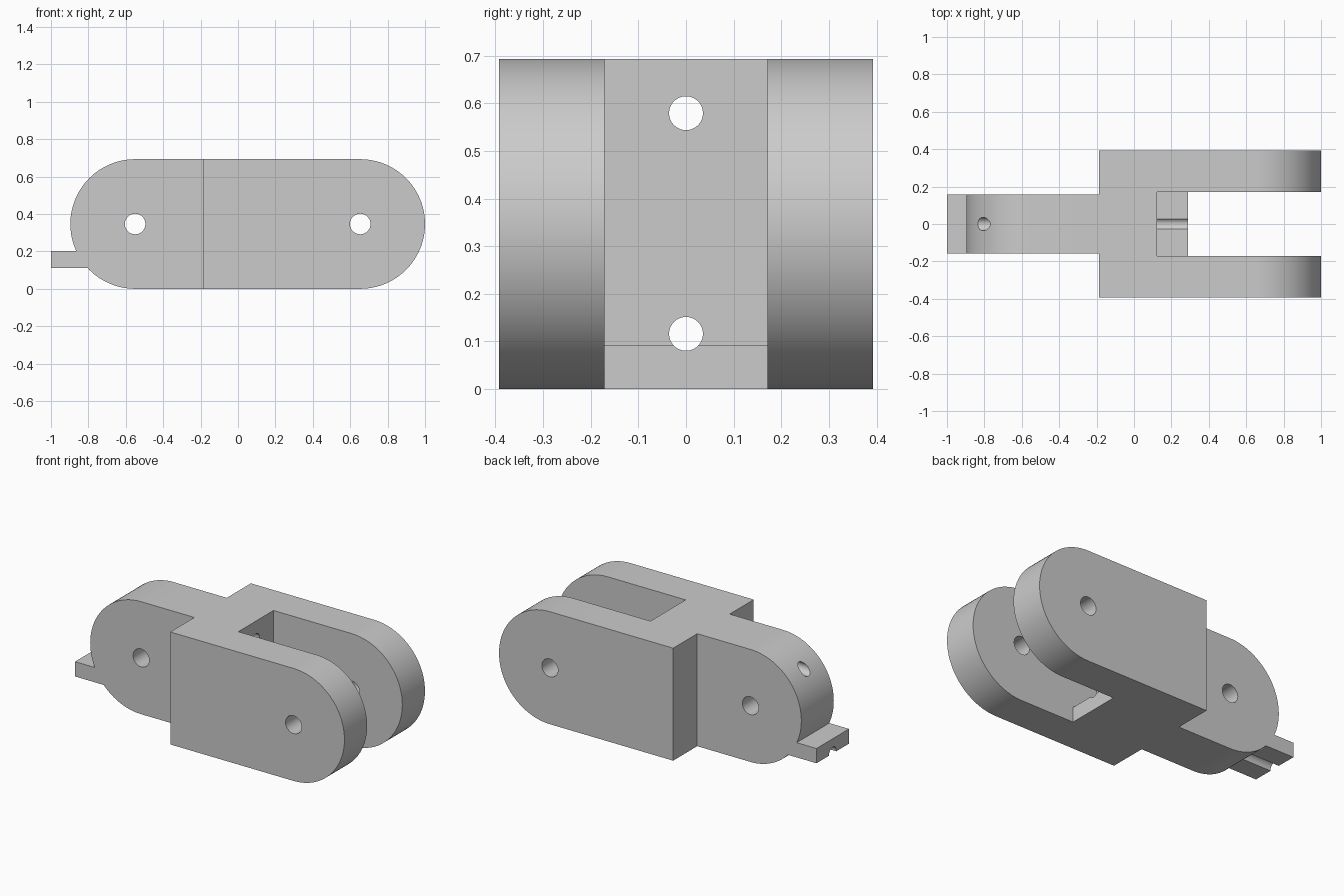
import bpy, bmesh, math
from mathutils import Matrix

if "Cube" in bpy.data.objects:
    bpy.data.objects.remove(bpy.data.objects["Cube"])

R = 0.3465          # radius of the rounded ends, half the height
FORK_X, TONGUE_X = 1 - R, -0.55
STEP_X = -0.187     # shoulder between tongue and fork

grey = bpy.data.materials.new("plain_grey")
grey.use_nodes = True
grey.diffuse_color = (0.6, 0.6, 0.6, 1)
grey.node_tree.nodes["Principled BSDF"].inputs["Base Color"].default_value = (0.6, 0.6, 0.6, 1)


def finish(name, bm):
    bmesh.ops.recalc_face_normals(bm, faces=bm.faces)
    mesh = bpy.data.meshes.new(name)
    bm.to_mesh(mesh)
    bm.free()
    mesh.materials.append(grey)
    obj = bpy.data.objects.new(name, mesh)
    bpy.context.collection.objects.link(obj)
    return obj


def extrude(name, profile, half):
    """Side profile (x, z) extruded to both sides of y = 0."""
    bm = bmesh.new()
    face = bm.faces.new([bm.verts.new((x, -half, z)) for x, z in profile])
    ext = bmesh.ops.extrude_face_region(bm, geom=[face])
    moved = [v for v in ext["geom"] if isinstance(v, bmesh.types.BMVert)]
    bmesh.ops.translate(bm, verts=moved, vec=(0, 2 * half, 0))
    return finish(name, bm)


def rod(name, radius, axis, x, z):
    bm = bmesh.new()
    bmesh.ops.create_cone(bm, cap_ends=True, segments=48, radius1=radius,
                          radius2=radius, depth=3,
                          matrix=Matrix.Translation((x, 0, z))
                          @ Matrix.Rotation(math.pi / 2, 4, axis))
    return finish(name, bm)


def arc(cx, start, end, steps):
    angles = [start + (end - start) * i / steps for i in range(steps + 1)]
    return [(cx + R * math.cos(a), R + R * math.sin(a)) for a in angles]


def combine(target, other, operation):
    mod = target.modifiers.new(operation, "BOOLEAN")
    mod.operation, mod.solver, mod.object = operation, "EXACT", other
    bpy.context.view_layer.objects.active = target
    bpy.ops.object.modifier_apply(modifier=mod.name)
    bpy.data.objects.remove(other)


# Fork with a stepped slot that leaves a low stop ledge
link = extrude("hinge_link", [(STEP_X, 2 * R), (STEP_X, 0)]
               + arc(FORK_X, -math.pi / 2, math.pi / 2, 48), 0.392)
slot = extrude("slot_cutter", [(0.122, 1), (0.122, 0.092), (0.29, 0.092),
                               (0.29, -0.2), (1.2, -0.2), (1.2, 1)], 0.171)
combine(link, slot, "DIFFERENCE")

# Tongue with the small stop tab in its outline
top, bottom = 0.203, 0.112
a_top = math.pi + math.asin((R - top) / R)
a_bottom = math.pi + math.asin((R - bottom) / R)
tongue = extrude("tongue", arc(TONGUE_X, math.pi / 2, a_top, 36)
                 + [(-1, top), (-1, bottom)]
                 + arc(TONGUE_X, a_bottom, 1.5 * math.pi, 16)
                 + [(-0.05, 0), (-0.05, 2 * R)], 0.158)
combine(link, tongue, "UNION")

# Pivot holes across and cord holes along the link
for x in (FORK_X, TONGUE_X):
    combine(link, rod("pivot_hole", 0.055, "X", x, R), "DIFFERENCE")
for z in (0.579, 0.116):
    combine(link, rod("cord_hole", 0.0355, "Y", 0, z), "DIFFERENCE")

bpy.ops.object.select_all(action="DESELECT")
link.select_set(True)
bpy.context.view_layer.objects.active = link
bpy.ops.object.shade_smooth_by_angle(angle=math.radians(25))
